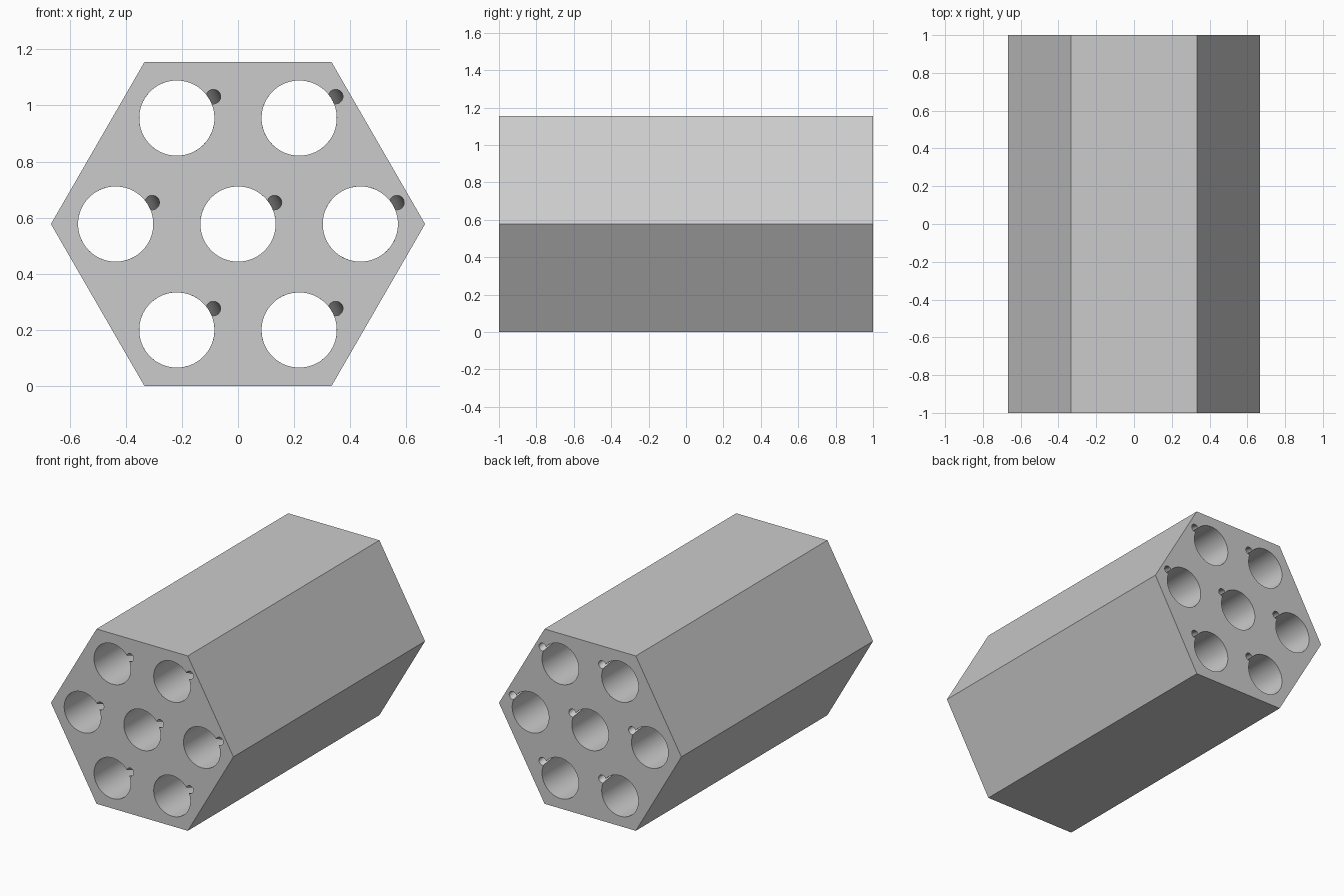
import bpy, bmesh
from math import sin, cos, pi, sqrt, atan2, radians
from mathutils import Vector

if "Cube" in bpy.data.objects:
    bpy.data.objects.remove(bpy.data.objects["Cube"])

HEX_R, HALF_LEN = 2 / 3, 1.0
MID_Z = HEX_R * sqrt(3) / 2
PITCH = 0.436                    # spacing between bores
BORE_R, GROOVE_R, GROOVE_D = 0.134, 0.026, 0.151
START = radians(30.5)            # groove position at both ends
STEPS = 96                       # sections along one full turn


def keyhole():
    """Bore circle joined with the small groove circle, as (x, z) points."""
    a = (GROOVE_D**2 + BORE_R**2 - GROOVE_R**2) / (2 * GROOVE_D)
    h = sqrt(BORE_R**2 - a * a)
    t, g = atan2(h, a), atan2(h, a - GROOVE_D)
    bore = [t + (2 * pi - 2 * t) * i / 64 for i in range(65)]
    groove = [-g + 2 * g * i / 16 for i in range(1, 16)]
    return ([(BORE_R * cos(u), BORE_R * sin(u)) for u in bore]
            + [(GROOVE_D + GROOVE_R * cos(u), GROOVE_R * sin(u)) for u in groove])


bm = bmesh.new()
end_edges = ([], [])


def tube(sections):
    """Skin a list of closed loops; remember the edges of both end loops."""
    rings = [[bm.verts.new(p) for p in s] for s in sections]
    n = len(rings[0])
    for a, b in zip(rings, rings[1:]):
        for i in range(n):
            j = (i + 1) % n
            bm.faces.new((a[i], a[j], b[j], b[i]))
    for store, ring in zip(end_edges, (rings[0], rings[-1])):
        store.extend(bm.edges.get((ring[i], ring[(i + 1) % n])) for i in range(n))


# Outer hexagonal wall
tube([[(HEX_R * cos(k * pi / 3), y, MID_Z + HEX_R * sin(k * pi / 3))
       for k in range(6)] for y in (-HALF_LEN, HALF_LEN)])

# Seven bores, each with a groove that spirals one turn along the length
profile = keyhole()
centres = [(0, 0)] + [(PITCH * cos(k * pi / 3), PITCH * sin(k * pi / 3)) for k in range(6)]
for cx, cz in centres:
    sections = []
    for s in range(STEPS + 1):
        ang = START - 2 * pi * s / STEPS
        c, d = cos(ang), sin(ang)
        y = -HALF_LEN + 2 * HALF_LEN * s / STEPS
        sections.append([(cx + px * c - pz * d, y, MID_Z + cz + px * d + pz * c)
                         for px, pz in profile])
    tube(sections)

# Flat end faces around the bores
for edges, ny in zip(end_edges, (-1, 1)):
    bmesh.ops.triangle_fill(bm, edges=edges, use_beauty=True, normal=Vector((0, ny, 0)))
bmesh.ops.recalc_face_normals(bm, faces=bm.faces[:])

mesh = bpy.data.meshes.new("hexagonal_block")
bm.to_mesh(mesh)
bm.free()
block = bpy.data.objects.new("hexagonal_block", mesh)
bpy.context.collection.objects.link(block)
bpy.context.view_layer.objects.active = block
block.select_set(True)
bpy.ops.object.shade_smooth_by_angle(angle=radians(30))
